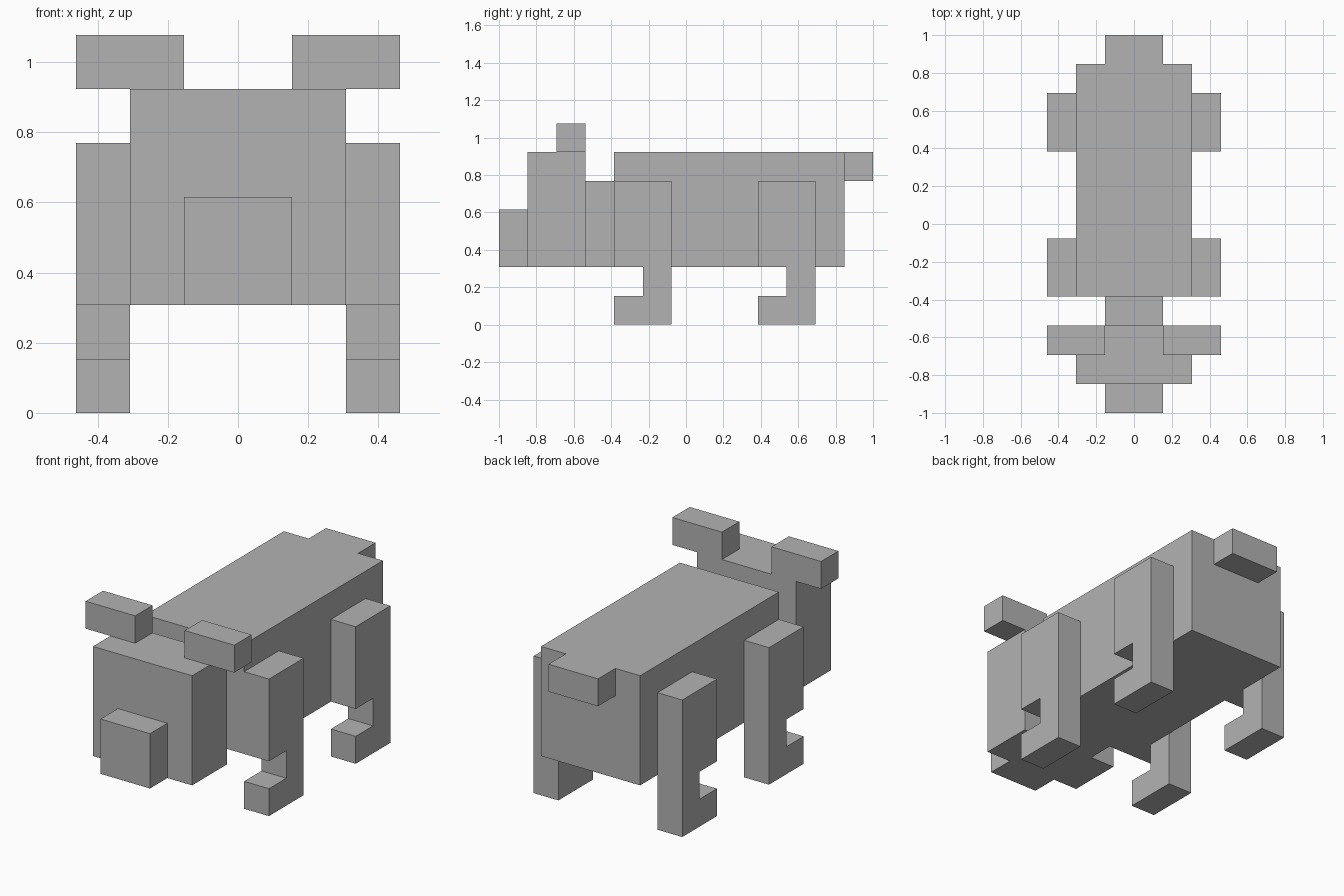
import bpy
import bmesh

U = 2 / 13          # one block of the model's grid
Y_START = -6.5      # nose end of the grid, in blocks

if "Cube" in bpy.data.objects:
    bpy.data.objects.remove(bpy.data.objects["Cube"], do_unlink=True)

grey = bpy.data.materials.new("plain grey")
grey.use_nodes = True
grey.diffuse_color = (0.45, 0.45, 0.45, 1)
grey.node_tree.nodes["Principled BSDF"].inputs["Base Color"].default_value = grey.diffuse_color


def extrude_profile(name, profile, x0, x1):
    """Extrude a side profile of (y, z) block positions from x0 to x1."""
    bm = bmesh.new()
    face = bm.faces.new([bm.verts.new((x0 * U, (y + Y_START) * U, z * U)) for y, z in profile])
    side = bmesh.ops.extrude_face_region(bm, geom=[face])["geom"]
    moved = [v for v in side if isinstance(v, bmesh.types.BMVert)]
    bmesh.ops.translate(bm, verts=moved, vec=((x1 - x0) * U, 0, 0))
    bmesh.ops.recalc_face_normals(bm, faces=bm.faces)
    mesh = bpy.data.meshes.new(name)
    bm.to_mesh(mesh)
    bm.free()
    mesh.materials.append(grey)
    obj = bpy.data.objects.new(name, mesh)
    bpy.context.collection.objects.link(obj)
    return obj


def block(name, xs, ys, zs):
    (y0, y1), (z0, z1) = ys, zs
    return extrude_profile(name, [(y0, z0), (y1, z0), (y1, z1), (y0, z1)], *xs)


# Centre line, nose to tail
block("snout", (-1, 1), (0, 1), (2, 4))
block("head", (-2, 2), (1, 3), (2, 6))
block("neck", (-1, 1), (3, 4), (2, 5))
block("body", (-2, 2), (4, 12), (2, 6))
block("tail", (-1, 1), (12, 13), (5, 6))

# Paired ears and legs; each leg is a thigh, a thin shin and a forward foot
LEG = [(0, 0), (2, 0), (2, 5), (0, 5), (0, 2), (1, 2), (1, 1), (0, 1)]
for side, s in (("left", 1), ("right", -1)):
    inner, outer = sorted((s * 2, s * 3))
    block(side + "_ear", sorted((s, s * 3)), (2, 3), (6, 7))
    for place, y in (("front", 4), ("back", 9)):
        extrude_profile(f"{place}_{side}_leg", [(y + dy, z) for dy, z in LEG], inner, outer)
